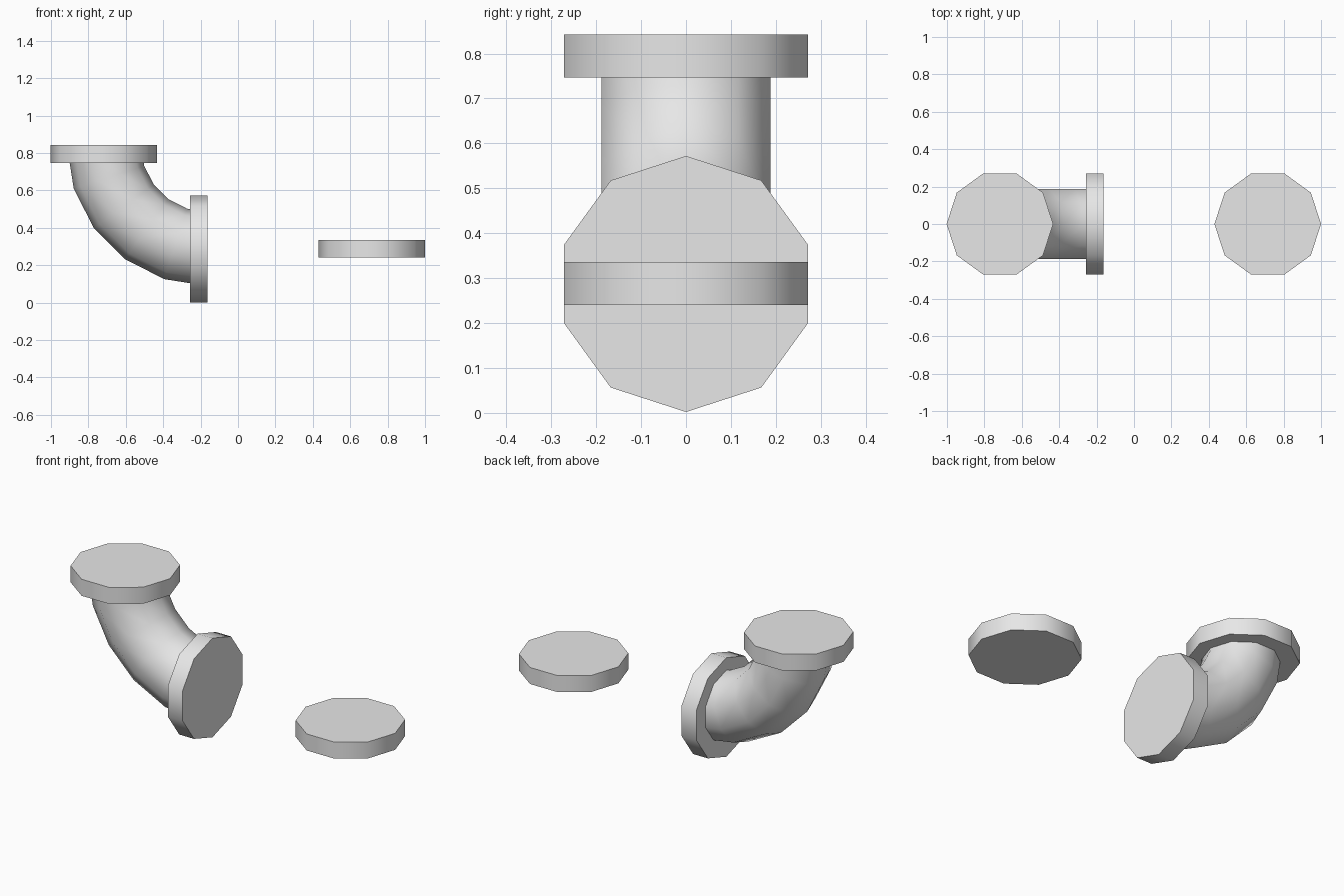
import bpy
import bmesh
from math import radians, pi, cos, sin
from mathutils import Matrix, Vector

cube = bpy.data.objects.get("Cube")
if cube:
    bpy.data.objects.remove(cube, do_unlink=True)

SIDES = 10
FLANGE_RADIUS, FLANGE_THICKNESS = 0.285, 0.095
PIPE_RADIUS, BEND_RADIUS = 0.198, 0.555
BEND_CENTRE = Vector((-0.162, 0, 0.842))

# Single grey material
grey = bpy.data.materials.new("light_grey")
grey.use_nodes = True
colour = (0.8, 0.8, 0.8, 1)
grey.diffuse_color = colour
grey.node_tree.nodes["Principled BSDF"].inputs["Base Color"].default_value = colour


def finish(name, bm):
    """Turn a bmesh into a smooth object with sharp rims."""
    bmesh.ops.recalc_face_normals(bm, faces=bm.faces)
    mesh = bpy.data.meshes.new(name)
    bm.to_mesh(mesh)
    bm.free()
    mesh.materials.append(grey)
    obj = bpy.data.objects.new(name, mesh)
    bpy.context.collection.objects.link(obj)
    bpy.ops.object.select_all(action="DESELECT")
    obj.select_set(True)
    bpy.context.view_layer.objects.active = obj
    bpy.ops.object.shade_smooth_by_angle(angle=radians(45))
    return obj


def disc(name, centre, tilt=0):
    """Ten-sided plate with a corner on its local x axis."""
    bm = bmesh.new()
    bmesh.ops.create_cone(bm, cap_ends=True, segments=SIDES,
                          radius1=FLANGE_RADIUS, radius2=FLANGE_RADIUS,
                          depth=FLANGE_THICKNESS)
    # Put a corner on the x axis whichever way the primitive starts
    bm.verts.ensure_lookup_table()
    first = bm.verts[0].co.to_2d()
    spin = Matrix.Rotation(first.angle_signed(Vector((1, 0))) * -1, 4, "Z")
    bmesh.ops.transform(bm, matrix=spin, verts=bm.verts)
    flat = Vector((1, 0))
    corner = min(bm.verts, key=lambda v: v.co.to_2d().angle(flat))
    if corner.co.to_2d().angle(flat) > 0.01:
        fix = Matrix.Rotation(-math_angle(corner.co), 4, "Z")
        bmesh.ops.transform(bm, matrix=fix, verts=bm.verts)
    place = Matrix.Translation(centre) @ Matrix.Rotation(tilt, 4, "Y")
    bmesh.ops.transform(bm, matrix=place, verts=bm.verts)
    return finish(name, bm)


def math_angle(co):
    return Vector((1, 0)).angle_signed(co.to_2d()) * -1


# Flanges at both ends of the elbow, and the loose plate
half = FLANGE_THICKNESS / 2
end_x, end_z = BEND_CENTRE.x, BEND_CENTRE.z
disc("top_flange", (end_x - BEND_RADIUS, 0, end_z - half))
disc("side_flange", (end_x - half, 0, end_z - BEND_RADIUS), pi / 2)
disc("loose_plate", (0.715, 0, 0.288))

# Elbow: a ten-sided ring swept through a quarter turn
bm = bmesh.new()
ring = [bm.verts.new((-BEND_RADIUS + PIPE_RADIUS * cos(2 * pi * i / SIDES),
                      PIPE_RADIUS * sin(2 * pi * i / SIDES), 0))
        for i in range(SIDES)]
edges = [bm.edges.new((ring[i], ring[(i + 1) % SIDES])) for i in range(SIDES)]
bmesh.ops.spin(bm, geom=ring + edges, cent=(0, 0, 0), axis=(0, -1, 0),
               angle=pi / 2, steps=5)
bmesh.ops.translate(bm, vec=BEND_CENTRE, verts=bm.verts)
finish("elbow_pipe", bm)
